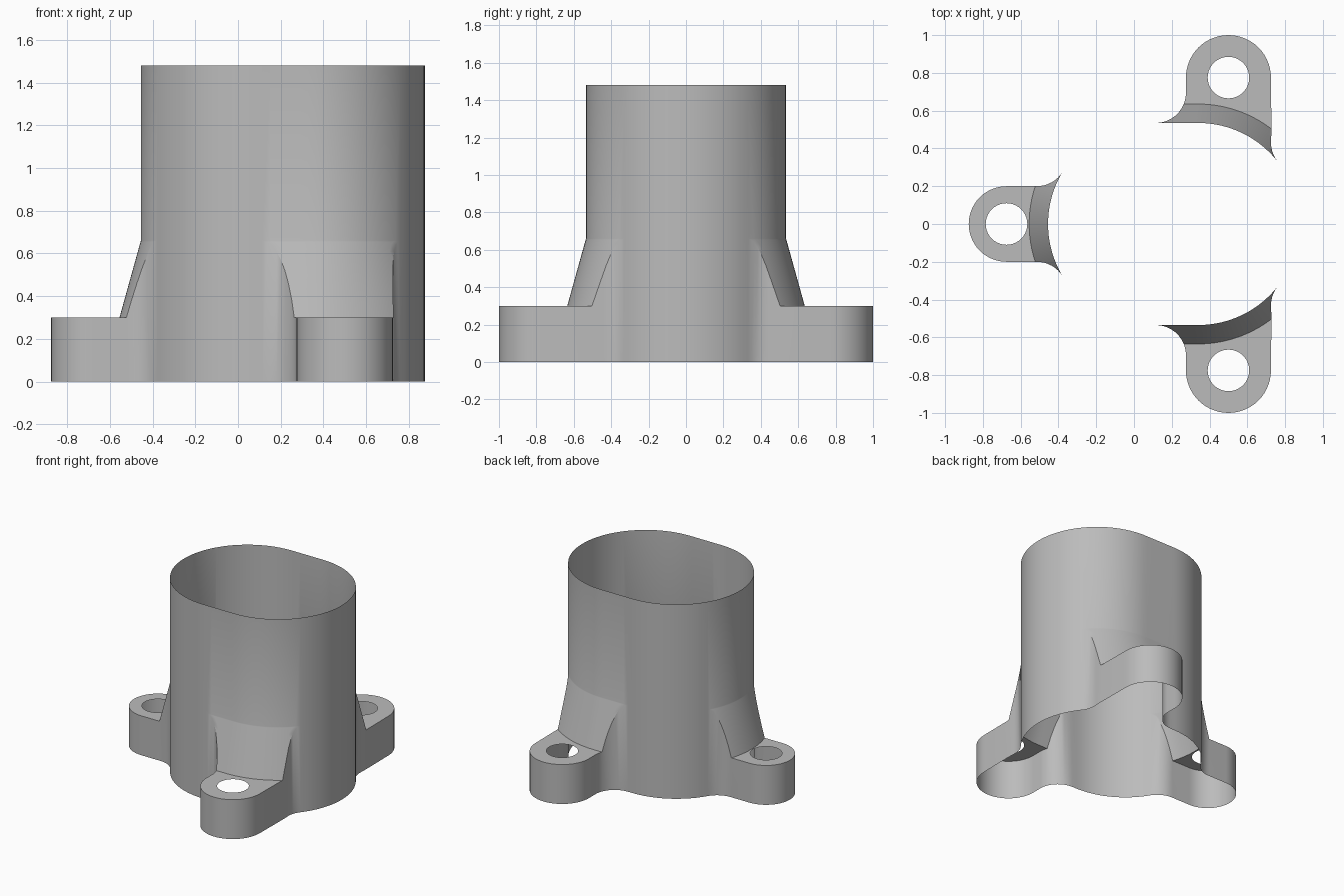
import bpy, bmesh, math
from mathutils import Vector

if "Cube" in bpy.data.objects:
    bpy.data.objects.remove(bpy.data.objects["Cube"])

PI = math.pi
R, CL, CR = 0.535, 0.08, 0.34        # slot-shaped tube: radius and two arc centres
L = CR - CL
TOP, RIB_TOP, LUG_TOP = 1.48, 0.66, 0.30
SPREAD, FILLET, HOLE = 0.10, 0.16, 0.11
K, M = 8, 20                         # rib rows and columns
S_END = PI * R + L

bm = bmesh.new()


def tube_point(s, d=0.0):
    """Point at length s round the tube (from its left end), d outside it."""
    if s < PI * R / 2:
        c, a = CL, PI - s / R
    elif s < PI * R / 2 + L:
        c, a = CL + s - PI * R / 2, PI / 2
    else:
        c, a = CR, PI / 2 - (s - PI * R / 2 - L) / R
    y = (R + d) * math.sin(a)
    return (c + (R + d) * math.cos(a), 0.0 if abs(y) < 1e-6 else y)


def dist(p):
    sx = min(max(p[0], CL), CR)
    return math.hypot(p[0] - sx, p[1]) - R


def s_of(p):
    sx = min(max(p[0], CL), CR)
    a = math.atan2(p[1], p[0] - sx)
    if p[0] < CL:
        return (PI - a) * R
    if p[0] <= CR:
        return PI * R / 2 + p[0] - CL
    return PI * R / 2 + L + (PI / 2 - a) * R


def arc(cx, cy, r, a0, a1, n):
    return [(cx + r * math.cos(a0 + (a1 - a0) * i / n),
             cy + r * math.sin(a0 + (a1 - a0) * i / n)) for i in range(n + 1)]


def strip(a, za, b, zb):
    """Quads between two rows of points; za and zb are lists of heights."""
    va = [bm.verts.new((*p, z)) for p, z in zip(a, za)]
    vb = [bm.verts.new((*p, z)) for p, z in zip(b, zb)]
    for i in range(len(a) - 1):
        bm.faces.new((va[i], va[i + 1], vb[i + 1], vb[i]))


def wall(pts, z0, z1):
    strip(pts, [z0] * len(pts), pts, [z1] * len(pts))


def fill(*loops):
    """Flat plate at lug height, later loops are holes."""
    edges = []
    for pts in loops:
        v = [bm.verts.new((*p, LUG_TOP)) for p in pts]
        edges += [bm.edges.new((v[i - 1], v[i])) for i in range(len(v))]
    bmesh.ops.triangle_fill(bm, edges=edges, use_beauty=True, normal=(0, 0, 1))


OFF = [SPREAD * (k / K) ** 2 for k in range(K + 1)]
Z = [RIB_TOP - (RIB_TOP - LUG_TOP) * d / SPREAD for d in OFF]


def side_s(path):
    """Tube lengths where a lug side crosses each rib row."""
    out = [s_of(path[0])]
    for d in OFF[1:]:
        for a, b in zip(path, path[1:]):
            if dist(a) <= d <= dist(b):
                t = (d - dist(a)) / (dist(b) - dist(a))
                out.append(s_of((a[0] + t * (b[0] - a[0]), a[1] + t * (b[1] - a[1]))))
                break
    return out


def rib(sa, sb):
    """Sloping rib face; returns its foot row."""
    rows = [[tube_point(a + (b - a) * i / M, d) for i in range(M + 1)]
            for a, b, d in zip(sa, sb, OFF)]
    for k in range(K):
        strip(rows[k], [Z[k]] * (M + 1), rows[k + 1], [Z[k + 1]] * (M + 1))
    return rows[-1]


def rib_side(ss):
    pts = [tube_point(s, d) for s, d in zip(ss, OFF)]
    strip(pts, [0] * (K + 1), pts, Z)


def beyond(path):
    return [p for p in path if dist(p) > SPREAD + 1e-4]


# End lug (upper half, the mirror makes the rest)
lc, lr = -0.675, 0.20
fy = lr + FILLET
fx = CL - math.sqrt((R + FILLET) ** 2 - fy ** 2)
path = arc(fx, fy, FILLET, math.atan2(-fy, CL - fx), -PI / 2, 24) + [(lc, lr)]
s_a = side_s(path)
foot = rib([0.0] * (K + 1), s_a)
rib_side(s_a)
outer = [foot[-1]] + beyond(path) + arc(lc, 0, lr, PI / 2, PI, 14)[1:]
outer[-1] = (lc - lr, 0.0)
wall(outer, 0, LUG_TOP)
hole = arc(lc, 0, HOLE, PI, 0, 20)
hole[0], hole[-1] = (lc - HOLE, 0.0), (lc + HOLE, 0.0)
fill(foot + outer[1:] + hole)

# Side lug
bx, by, br = 0.50, 0.775, 0.225
left = arc(bx - br - FILLET, R + FILLET, FILLET, -PI / 2, 0, 24) + [(bx - br, by)]
gx = bx + br + FILLET
gy = math.sqrt((R + FILLET) ** 2 - (gx - CR) ** 2)
right = arc(gx, gy, FILLET, PI + math.atan2(gy, gx - CR), PI, 16) + [(bx + br, by)]
s_l, s_r = side_s(left), side_s(right)
foot = rib(s_l, s_r)
rib_side(s_l)
rib_side(s_r)
outer = ([foot[0]] + beyond(left) + arc(bx, by, br, PI, 0, 28)[1:-1]
         + beyond(right)[::-1] + [foot[-1]])
wall(outer, 0, LUG_TOP)
fill(outer + foot[-2:0:-1], arc(bx, by, HOLE, 0, 2 * PI, 36)[:-1])

# Tube wall: reaches the floor only between the lugs
for s0, s1, n, floor in ((0, s_a[0], M, False), (s_a[0], s_l[0], 14, True),
                         (s_l[0], s_r[0], M, False), (s_r[0], S_END, 10, True)):
    pts = [tube_point(s0 + (s1 - s0) * i / n) for i in range(n + 1)]
    wall(pts, RIB_TOP, TOP)
    if floor:
        wall(pts, 0, RIB_TOP)

# Join the shell and face it outwards
bmesh.ops.remove_doubles(bm, verts=bm.verts, dist=2e-5)
bmesh.ops.recalc_face_normals(bm, faces=bm.faces)
bm.normal_update()
ref = max(bm.faces, key=lambda f: f.calc_center_median().z)
if ref.normal.dot(ref.calc_center_median() - Vector((0.21, 0, 1))) < 0:
    bmesh.ops.reverse_faces(bm, faces=bm.faces)

mesh = bpy.data.meshes.new("flanged_tube")
bm.to_mesh(mesh)
bm.free()
obj = bpy.data.objects.new("flanged_tube", mesh)
bpy.context.collection.objects.link(obj)

grey = bpy.data.materials.new("plain_grey")
grey.diffuse_color = (0.5, 0.5, 0.5, 1)
grey.use_nodes = True
grey.node_tree.nodes["Principled BSDF"].inputs["Base Color"].default_value = grey.diffuse_color
mesh.materials.append(grey)

bpy.context.view_layer.objects.active = obj
obj.select_set(True)
bpy.ops.object.shade_smooth_by_angle(angle=math.radians(30))
mirror = obj.modifiers.new("mirror", 'MIRROR')
mirror.use_axis = (False, True, False)
mirror.merge_threshold = 0.0001
